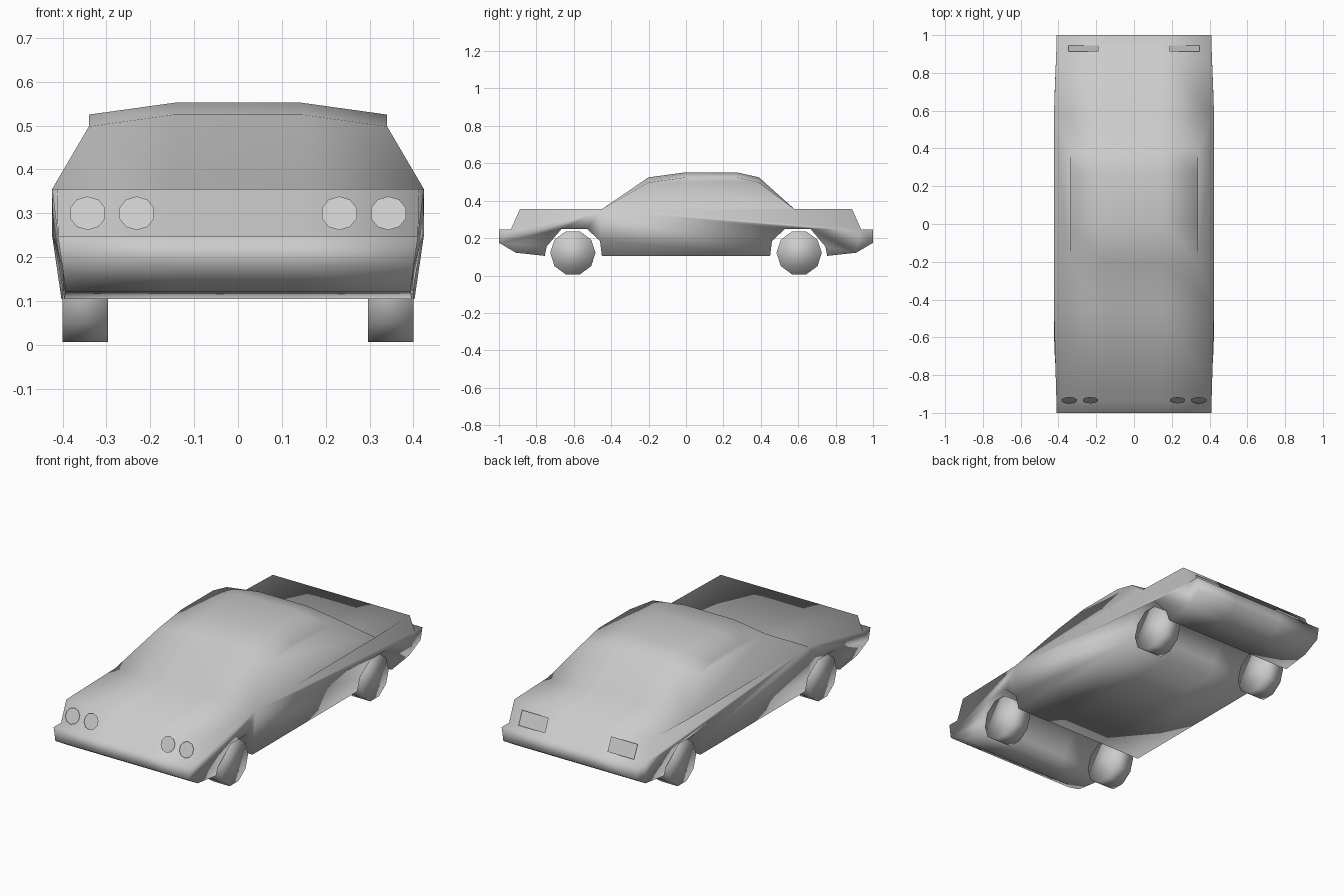
import bpy, bmesh, math
from mathutils import Matrix

cube = bpy.data.objects.get("Cube")
if cube:
    bpy.data.objects.remove(cube, do_unlink=True)

grey = bpy.data.materials.new("light grey")
grey.use_nodes = True
grey.diffuse_color = (0.6, 0.6, 0.6, 1)
grey.node_tree.nodes["Principled BSDF"].inputs["Base Color"].default_value = (0.6, 0.6, 0.6, 1)


def finish(bm, name, smooth=True, recalc=True):
    if recalc:
        bmesh.ops.recalc_face_normals(bm, faces=bm.faces[:])
    for f in bm.faces:
        f.smooth = smooth
    mesh = bpy.data.meshes.new(name)
    bm.to_mesh(mesh)
    bm.free()
    mesh.materials.append(grey)
    obj = bpy.data.objects.new(name, mesh)
    bpy.context.collection.objects.link(obj)
    return obj


def half_width(y, z):
    """Sides narrow towards the sills and the two ends."""
    sill = max(0, (0.25 - z) / 0.15) * 0.022
    end = max(0, min(1, (abs(y) - 0.6) / 0.32)) * 0.013
    return 0.424 - sill - end


# Body: closed side outline, from the front arch round to the hood
arch = [(-0.755, 0.105), (-0.745, 0.155), (-0.665, 0.25), (-0.53, 0.25), (-0.46, 0.185), (-0.45, 0.105)]
nose = [(-0.888, 0.355), (-0.936, 0.247), (-1, 0.247), (-1, 0.175), (-0.91, 0.122)]
mirror = lambda pts: [(-y, z) for y, z in reversed(pts)]
lower = nose + arch + mirror(arch) + mirror(nose)
roof = [(0.39, 0.525), (0.27, 0.552), (0, 0.552), (-0.2, 0.525)]
belt_rear, belt_front = (0.58, 0.355), (-0.45, 0.355)
outline = lower + [belt_rear] + roof + [belt_front]

bm = bmesh.new()
rows = []
for y, z in outline:
    cabin = z > 0.4
    w = 0.34 if cabin else half_width(y, z)
    edge_z = z - 0.027 if cabin else z
    rows.append([bm.verts.new((x, y, h)) for x, h in
                 ((-w, edge_z), (-0.145, z), (0.145, z), (w, edge_z))])
for a, b in zip(rows, rows[1:] + rows[:1]):
    for i in range(3):
        bm.faces.new((a[i], a[i + 1], b[i + 1], b[i]))

# Body flanks, side windows and the narrow roof rail above them
n = len(lower)
for side in (0, 3):
    col = [r[side] for r in rows]
    bm.faces.new(col[:n + 1] + col[-1:])
    bm.faces.new((col[n], col[n + 1], col[n + 4], col[n + 5]))
    bm.faces.new(col[n + 1:n + 5])
finish(bm, "car_body")

# Wheels
for end, y in (("front", -0.605), ("rear", 0.605)):
    for side, x in (("left", 0.348), ("right", -0.348)):
        bm = bmesh.new()
        bmesh.ops.create_cone(bm, cap_ends=True, segments=10, radius1=0.121,
                              radius2=0.121, depth=0.104)
        bmesh.ops.transform(bm, verts=bm.verts[:], matrix=Matrix.Translation((x, y, 0.121))
                            @ Matrix.Rotation(math.pi / 2, 4, "Y"))
        finish(bm, f"{end}_{side}_wheel")

# Lamps lie parallel to the sloping end panels, just clear of them
tilt = math.atan2(0.108, 0.048)
for side, s in (("left", 1), ("right", -1)):
    for label, x in (("outer", 0.343), ("inner", 0.231)):
        bm = bmesh.new()
        bmesh.ops.create_circle(bm, cap_ends=True, segments=10, radius=0.042)
        bmesh.ops.transform(bm, verts=bm.verts[:], matrix=Matrix.Translation((s * x, -0.933, 0.3))
                            @ Matrix.Rotation(tilt, 4, "X"))
        finish(bm, f"{label}_{side}_headlight", False, False)
    bm = bmesh.new()
    bmesh.ops.create_grid(bm, x_segments=1, y_segments=1, size=0.5)
    bmesh.ops.transform(bm, verts=bm.verts[:], matrix=Matrix.Translation((s * 0.268, 0.928, 0.288))
                        @ Matrix.Rotation(-tilt, 4, "X") @ Matrix.Diagonal((0.16, 0.078, 1, 1)))
    finish(bm, f"{side}_tail_light", False, False)
